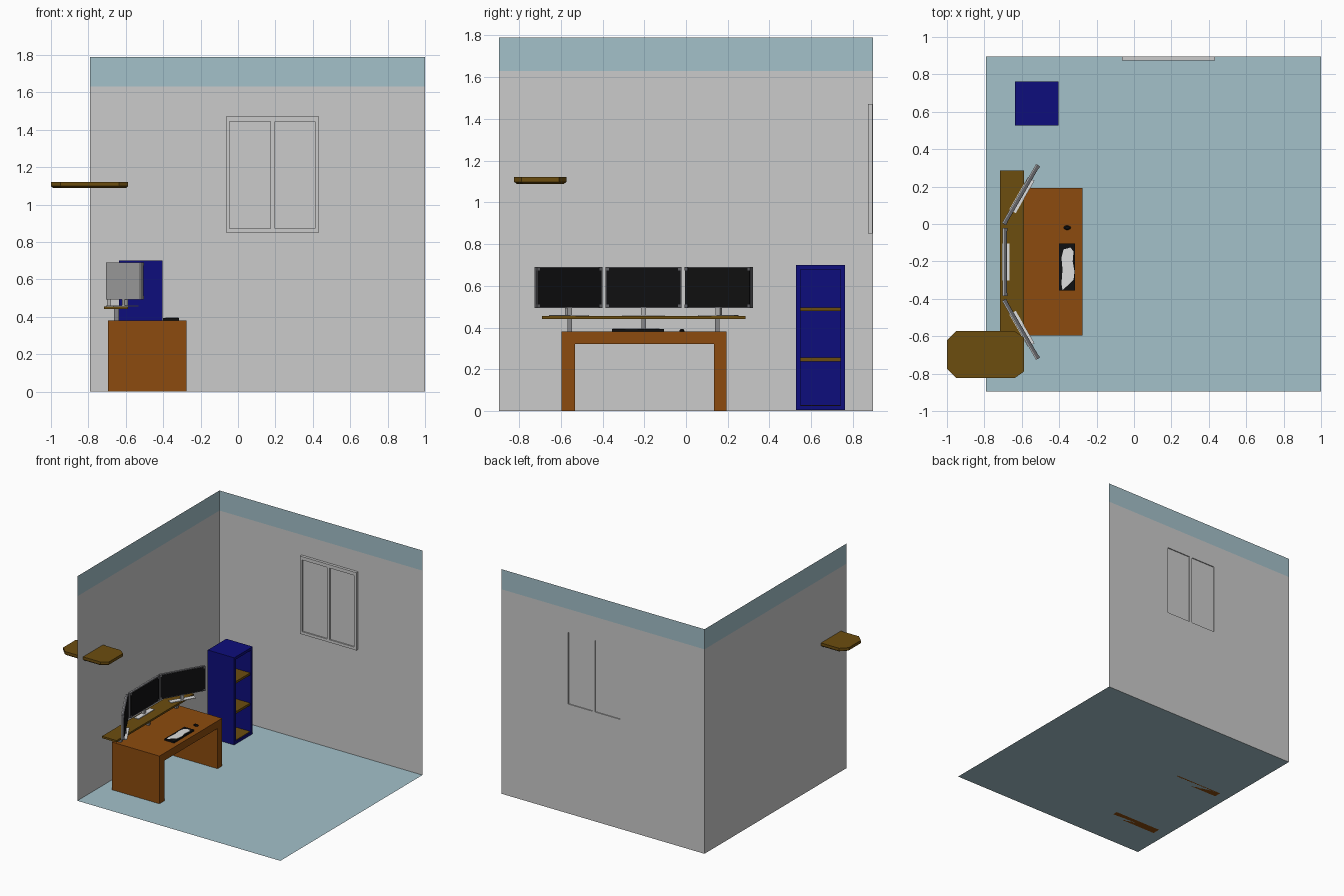
import bpy, bmesh, math
from mathutils import Matrix, Vector

if "Cube" in bpy.data.objects:
    bpy.data.objects.remove(bpy.data.objects["Cube"])


def mat(name, r, g, b):
    m = bpy.data.materials.new(name)
    lin = [((c / 255 + 0.055) / 1.055) ** 2.4 if c > 10 else c / 255 / 12.92 for c in (r, g, b)]
    m.diffuse_color = (*lin, 1)
    m.use_nodes = True
    m.node_tree.nodes["Principled BSDF"].inputs["Base Color"].default_value = m.diffuse_color
    return m


WALL = mat("wall_grey", 203, 203, 203)
BLUE = mat("pale_blue", 164, 193, 202)
DESK = mat("orange_wood", 140, 75, 14)
WOOD = mat("brown_wood", 108, 77, 15)
NAVY = mat("navy", 13, 13, 124)
BLACK = mat("black", 16, 16, 17)
FRAME = mat("dark_grey", 98, 98, 102)
METAL = mat("metal_grey", 135, 135, 138)
WHITE = mat("off_white", 222, 222, 222)
BACK = mat("casing_grey", 178, 178, 178)


def finish(name, bm, *mats, matrix=None):
    if matrix:
        bm.transform(matrix)
    me = bpy.data.meshes.new(name)
    bm.to_mesh(me)
    bm.free()
    for m in mats:
        me.materials.append(m)
    ob = bpy.data.objects.new(name, me)
    bpy.context.collection.objects.link(ob)
    return ob


def box(name, x, y, z, m, matrix=None):
    bm = bmesh.new()
    size = Vector((x[1] - x[0], y[1] - y[0], z[1] - z[0]))
    mid = Vector((x[0] + x[1], y[0] + y[1], z[0] + z[1])) / 2
    bmesh.ops.create_cube(bm, size=1, matrix=Matrix.Translation(mid) @ Matrix.Diagonal((*size, 1)))
    return finish(name, bm, m, matrix=matrix)


def rings(name, loops, m):
    """Closed solid through equal-length loops of points, bottom to top."""
    bm = bmesh.new()
    vs = [[bm.verts.new(p) for p in loop] for loop in loops]
    n = len(vs[0])
    for a, b in zip(vs, vs[1:]):
        for i in range(n):
            bm.faces.new((a[i], a[(i + 1) % n], b[(i + 1) % n], b[i]))
    bm.faces.new(vs[0][::-1])
    bm.faces.new(vs[-1])
    bmesh.ops.recalc_face_normals(bm, faces=bm.faces)
    return finish(name, bm, m)


def wall(name, us, zs, point, holes=()):
    """Thin wall cut into cells; cells above 1.63 become the blue band."""
    bm = bmesh.new()
    v = [[bm.verts.new(point(u, z)) for z in zs] for u in us]
    for i in range(len(us) - 1):
        for j in range(len(zs) - 1):
            if (i, j) in holes:
                continue
            f = bm.faces.new((v[i][j], v[i + 1][j], v[i + 1][j + 1], v[i][j + 1]))
            f.material_index = int(zs[j] > 1.6)
    return finish(name, bm, WALL, BLUE)


# Room shell
X0, X1, Y = -0.79, 1.0, 0.895
bm = bmesh.new()
bm.faces.new([bm.verts.new(p) for p in ((X0, -Y, 0), (X1, -Y, 0), (X1, Y, 0), (X0, Y, 0))])
finish("floor", bm, BLUE)
wall("left_wall", [-Y, Y], [0, 1.63, 1.79], lambda u, z: (X0, u, z))
panes = [(-0.045, 0.175), (0.197, 0.413)]
PZ = (0.872, 1.443)
wall("back_wall", [X0, *panes[0], *panes[1], X1], [0, *PZ, 1.63, 1.79],
     lambda u, z: (u, Y, z), holes={(1, 1), (3, 1)})

# Window frame and panes
FY = (0.873, 0.8945)
for n, x, z in (("left", (-0.065, panes[0][0]), (0.85, 1.47)),
                ("mullion", (panes[0][1], panes[1][0]), PZ),
                ("right", (panes[1][1], 0.433), (0.85, 1.47)),
                ("bottom", (panes[0][0], panes[1][1]), (0.85, PZ[0])),
                ("top", (panes[0][0], panes[1][1]), (PZ[1], 1.47))):
    box("window_frame_" + n, x, FY, z, WALL)
for p in panes:
    box("window_pane", p, (0.883, 0.887), PZ, WALL)

# Wall shelf: chamfered board with a sloped lower edge, passing through the wall


def octagon(d, z):
    a, b, c, e, k = -1 + d, -0.587 - d, -0.823 + d, -0.573 - d, 0.05
    return [(a + k, c, z), (b - k, c, z), (b, c + k * 0.7, z), (b, e - k * 0.7, z),
            (b - k, e, z), (a + k, e, z), (a, e - k, z), (a, c + k, z)]


rings("wall_shelf", [octagon(0.012, 1.088), octagon(0, 1.098), octagon(0, 1.12)], WOOD)

# Desk
DX = (-0.695, -0.275)
box("desk_top", DX, (-0.597, 0.193), (0.32, 0.38), DESK)
box("desk_leg_left", DX, (-0.597, -0.532), (0, 0.32), DESK)
box("desk_leg_right", DX, (0.135, 0.193), (0, 0.32), DESK)

# Raised monitor board on posts
box("monitor_board", (-0.717, -0.588), (-0.69, 0.285), (0.441, 0.456), WOOD)
for y in (-0.556, -0.203, 0.149):
    box("board_post", (-0.664, -0.637), (y - 0.011, y + 0.011), (0.38, 0.441), METAL)


# Monitors, screens facing +x, the outer two turned inward
def monitor(n, x, y, angle):
    M = Matrix.Translation((x, y, 0)) @ Matrix.Rotation(math.radians(angle), 4, 'Z')
    w, z0, z1 = 0.182, 0.493, 0.69
    box(n + "_bezel", (-0.006, 0.009), (-w, w), (z0, z1), FRAME, M)
    box(n + "_back", (-0.012, -0.006), (-w, w), (z0, z1), BACK, M)
    box(n + "_screen", (0.009, 0.0105), (-w + 0.005, w - 0.005), (z0 + 0.006, z1 - 0.005), BLACK, M)
    for sy in (-1, 1):
        for zc in (z0 + 0.009, z1 - 0.009):
            yc = sy * (w - 0.009)
            box(n + "_corner", (0.009, 0.0125), (yc - 0.008, yc + 0.008), (zc - 0.008, zc + 0.008), FRAME, M)
    box(n + "_neck", (-0.011, 0.011), (-0.012, 0.012), (0.46, z0), BACK, M)
    box(n + "_foot", (-0.015, 0.025), (-0.1, 0.1), (0.456, 0.461), WHITE, M)


monitor("centre_monitor", -0.69, -0.203, 0)
monitor("left_monitor", -0.604, -0.563, 30)
monitor("right_monitor", -0.604, 0.157, -30)

# Keyboard with pale patch, and mouse
box("keyboard", (-0.40, -0.315), (-0.355, -0.105), (0.38, 0.393), BLACK)
patch = [(-0.34, -0.126), (-0.323, -0.147), (-0.328, -0.2), (-0.318, -0.254), (-0.323, -0.297),
         (-0.355, -0.329), (-0.382, -0.353), (-0.388, -0.318), (-0.382, -0.243), (-0.388, -0.18), (-0.377, -0.136)]
rings("keyboard_patch", [[(x, y, z) for x, y in patch] for z in (0.392, 0.395)], WHITE)


def oval(s, z):
    return [(-0.357 + 0.019 * s * math.cos(t * math.pi / 6),
             -0.02 + 0.012 * s * math.sin(t * math.pi / 6), z) for t in range(12)]


rings("mouse", [oval(1, 0.38), oval(1, 0.386), oval(0.6, 0.392)], BLACK)

# Bookcase, open toward +x
BX, BY, BZ, T = (-0.636, -0.403), (0.527, 0.761), (0.005, 0.70), 0.021
box("bookcase_side_front", BX, (BY[0], BY[0] + T), BZ, NAVY)
box("bookcase_side_back", BX, (BY[1] - T, BY[1]), BZ, NAVY)
inner = (BY[0] + T, BY[1] - T)
box("bookcase_top", BX, inner, (BZ[1] - T, BZ[1]), NAVY)
box("bookcase_bottom", BX, inner, (BZ[0], BZ[0] + T), NAVY)
box("bookcase_back", (BX[0], BX[0] + T), inner, (BZ[0] + T, BZ[1] - T), NAVY)
for z, h in ((0.026, 0.004), (0.238, 0.018), (0.479, 0.018)):
    box("bookcase_shelf", (BX[0] + T, BX[1] - 0.008), inner, (z, z + h), WOOD)
